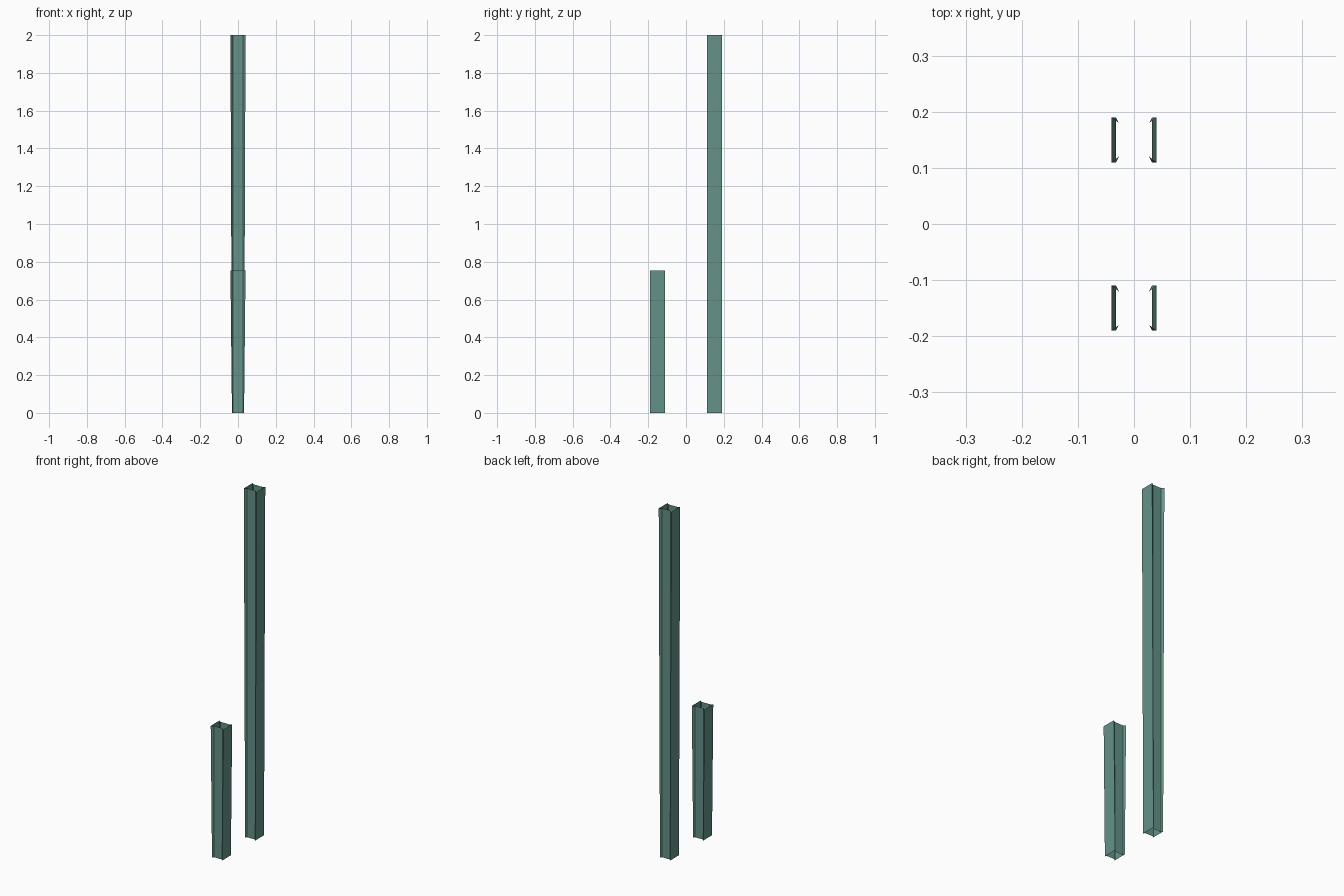
import bpy

if "Cube" in bpy.data.objects:
    bpy.data.objects.remove(bpy.data.objects["Cube"])

# Single painted-steel colour
steel = bpy.data.materials.new("grey green steel")
steel.diffuse_color = (0.125, 0.29, 0.245, 1)
steel.use_nodes = True
steel.node_tree.nodes["Principled BSDF"].inputs["Base Color"].default_value = steel.diffuse_color

FOOT, HEAD, HALF = 0.032, 0.040, 0.04   # side offsets at foot and head, half depth
CREASE, RECESS = 0.027, 0.010           # edges and depth of the front and back grooves


def ring(side_x, y, z):
    """Closed post section with a shallow groove in front and back."""
    g = HALF - RECESS
    section = [(-side_x, -HALF), (-CREASE, -g), (CREASE, -g), (side_x, -HALF),
               (side_x, HALF), (CREASE, g), (-CREASE, g), (-side_x, HALF)]
    return [(px, y + py, z) for px, py in section]


def grooved_post(name, y, height):
    """Hollow open-ended post whose sides lean slightly outward."""
    verts = ring(FOOT, y, 0) + ring(HEAD, y, height)
    faces = [(i, (i + 1) % 8, (i + 1) % 8 + 8, i + 8) for i in range(8)]
    mesh = bpy.data.meshes.new(name)
    mesh.from_pydata(verts, [], faces)
    mesh.materials.append(steel)
    post = bpy.data.objects.new(name, mesh)
    bpy.context.collection.objects.link(post)
    return post


grooved_post("short_post", -0.15, 0.753)
grooved_post("tall_post", 0.15, 2.0)
